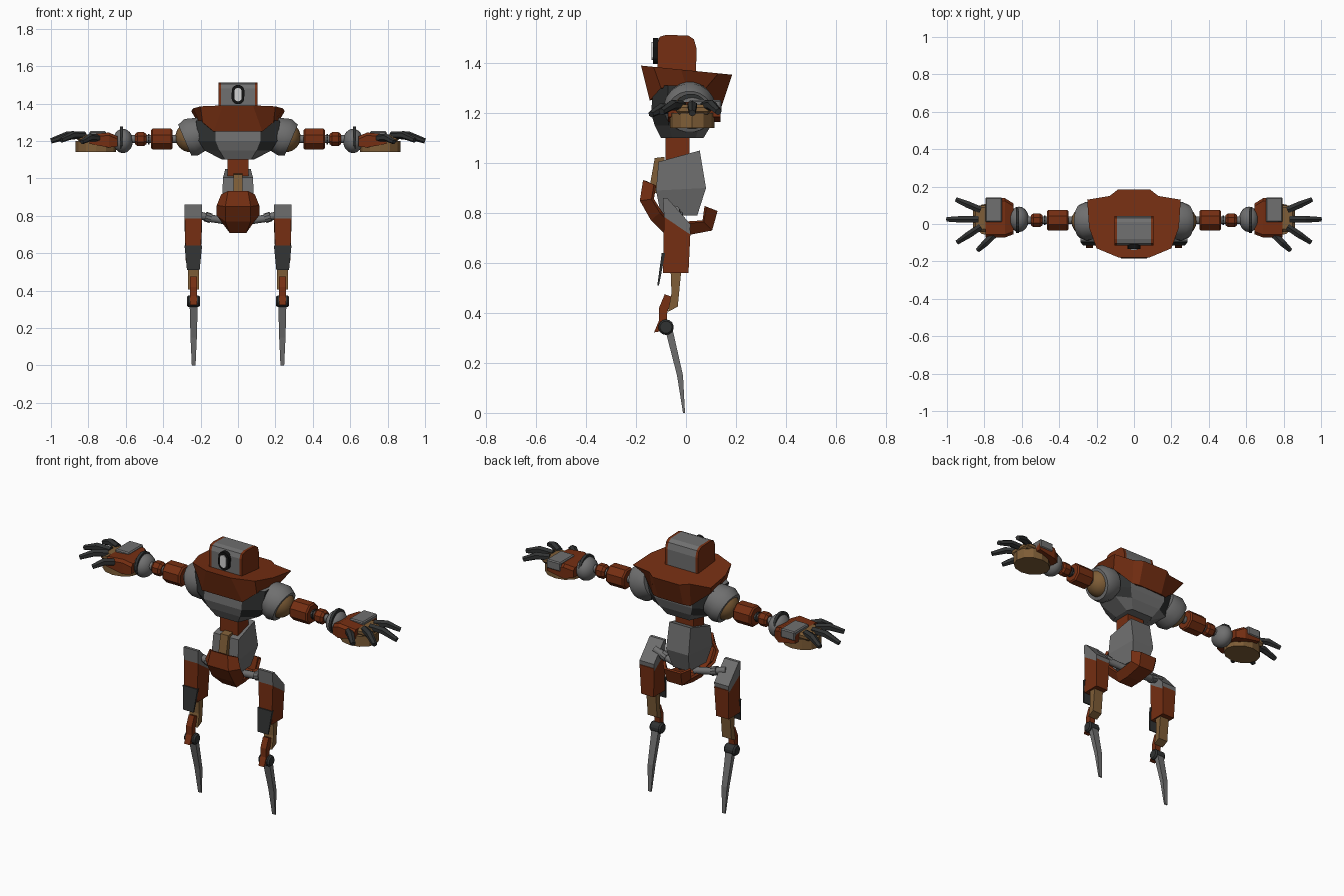
import bpy, bmesh, math
from mathutils import Vector, Matrix

cube = bpy.data.objects.get("Cube")
if cube:
    bpy.data.objects.remove(cube, do_unlink=True)


def material(name, *rgb):
    m = bpy.data.materials.new(name)
    m.use_nodes = True
    m.diffuse_color = (*rgb, 1)
    m.node_tree.nodes["Principled BSDF"].inputs["Base Color"].default_value = (*rgb, 1)
    return m


RUST = material("rust_orange", 0.18, 0.028, 0.006)
GREY = material("steel_grey", 0.16, 0.16, 0.16)
DARK = material("dark_metal", 0.03, 0.032, 0.032)
TAN = material("bronze_tan", 0.21, 0.11, 0.038)
BLACK = material("lens_black", 0.006, 0.006, 0.006)
WHITE = material("lens_white", 0.65, 0.65, 0.65)


def finish(name, bm, mats, mirror=False, smooth=False):
    """Turn a bmesh into an object, optionally mirrored across x."""
    bmesh.ops.recalc_face_normals(bm, faces=bm.faces)
    me = bpy.data.meshes.new(name)
    bm.to_mesh(me)
    bm.free()
    for m in mats if isinstance(mats, list) else [mats]:
        me.materials.append(m)
    ob = bpy.data.objects.new(name, me)
    bpy.context.collection.objects.link(ob)
    if mirror:
        ob.modifiers.new("mirror", "MIRROR").use_mirror_merge = False
    if smooth:
        bpy.ops.object.select_all(action="DESELECT")
        ob.select_set(True)
        bpy.context.view_layer.objects.active = ob
        bpy.ops.object.shade_smooth_by_angle(angle=math.radians(40))
    return ob


def loft_mesh(rings):
    """Skin closed rings of equal length and cap both ends."""
    bm = bmesh.new()
    vs = [[bm.verts.new(p) for p in r] for r in rings]
    n = len(vs[0])
    for a, b in zip(vs, vs[1:]):
        for i in range(n):
            j = (i + 1) % n
            bm.faces.new((a[i], a[j], b[j], b[i]))
    bm.faces.new(vs[0])
    bm.faces.new(vs[-1])
    return bm


def loft(name, rings, mat, **kw):
    return finish(name, loft_mesh(rings), mat, **kw)


def prism(name, profile, x0, x1, mat, **kw):
    """Extrude a (y, z) profile along x."""
    return loft(name, [[(x, y, z) for y, z in profile] for x in (x0, x1)], mat, **kw)


def box(name, x, y, z, mat, bevel=0.0, **kw):
    bm = bmesh.new()
    mid = [(a + b) / 2 for a, b in (x, y, z)]
    size = [b - a for a, b in (x, y, z)]
    bmesh.ops.create_cube(bm, size=1, matrix=Matrix.Translation(mid) @ Matrix.Diagonal((*size, 1)))
    if bevel:
        bmesh.ops.bevel(bm, geom=bm.edges[:], offset=bevel, segments=1, affect="EDGES")
    return finish(name, bm, mat, **kw)


def tube(name, pts, radii, mat, sides=12, flat=1.0, **kw):
    """Sweep a polygon along a path, one radius per point."""
    pts = [Vector(p) for p in pts]
    rings = []
    for i, p in enumerate(pts):
        t = (pts[min(i + 1, len(pts) - 1)] - pts[max(i - 1, 0)]).normalized()
        u = t.cross(Vector((0, 0, 1)) if abs(t.z) < 0.8 else Vector((0, 1, 0))).normalized()
        w = t.cross(u)
        angles = [2 * math.pi * (k + 0.5) / sides for k in range(sides)]
        rings.append([p + radii[i] * (u * math.cos(a) + w * math.sin(a) * flat) for a in angles])
    return loft(name, rings, mat, **kw)


def ball(name, centre, radius, mat, scale=(1, 1, 1), **kw):
    bm = bmesh.new()
    bmesh.ops.create_uvsphere(bm, u_segments=20, v_segments=12, radius=radius,
                              matrix=Matrix.Translation(centre) @ Matrix.Diagonal((*scale, 1)))
    return finish(name, bm, mat, smooth=True, **kw)


def sym(half):
    """Close a right-half outline by mirroring it in x."""
    return half + [(-x, y, z) for x, y, z in reversed(half)]


# Head: steel core between two rust cheeks, with a single lens
head = [(-0.115, 1.35), (0.04, 1.35), (0.042, 1.46), (0.032, 1.495), (0.01, 1.51),
        (-0.08, 1.513), (-0.105, 1.505), (-0.115, 1.48)]
prism("head_core", head, -0.09, 0.09, GREY)
prism("head_cheek", head, 0.09, 0.105, RUST, mirror=True)


def lens(name, w, h, y0, y1, mat):
    outline = []
    for k in range(16):
        a = 2 * math.pi * k / 16
        outline.append((w * math.cos(a), (h - w) * (1 if k < 8 else -1) + w * math.sin(a)))
    loft(name, [[(x, y, 1.448 + z) for x, z in outline] for y in (y0, y1)], mat)


lens("lens_rim", 0.035, 0.052, -0.133, -0.11, BLACK)
lens("lens_glass", 0.02, 0.036, -0.138, -0.13, WHITE)

# Collar: wide tilted rim narrowing downwards
rim = [(0.08, -0.18), (0.2, -0.13), (0.24, -0.02), (0.25, 0.13), (0.13, 0.15), (0.085, 0.185)]
low = [(0.13, -0.145, 1.25), (0.19, -0.1, 1.3), (0.21, 0, 1.31),
       (0.215, 0.08, 1.3), (0.12, 0.13, 1.22), (0.08, 0.14, 1.22)]
loft("collar", [sym(low), sym([(x, y, 1.372 - 0.1 * y) for x, y in rim])], RUST)


# Chest: steel middle with dark flanks
def chest_ring(z, flat, wide, front, back):
    return sym([(flat, front, z), (wide, front * 0.55, z), (wide, back * 0.55, z), (flat, back, z)])


bm = loft_mesh([chest_ring(1.1, 0.07, 0.085, -0.1, 0.07), chest_ring(1.15, 0.1, 0.18, -0.125, 0.1),
                chest_ring(1.2, 0.12, 0.21, -0.14, 0.115), chest_ring(1.31, 0.12, 0.225, -0.13, 0.12)])
for f in bm.faces:
    c = f.calc_center_median()
    f.material_index = int(abs(c.x) > 0.12 and c.z > 1.15)
finish("chest", bm, [GREY, DARK])

# Shoulders
tube("shoulder_socket", [(0.19, 0.015, 1.24), (0.25, 0.015, 1.22), (0.285, 0.015, 1.205)],
     [0.09, 0.105, 0.09], GREY, sides=20, mirror=True, smooth=True)
ball("shoulder_ball", (0.255, 0.015, 1.22), 0.08, TAN, mirror=True)

# Arms
ARM_Y, ARM_Z = 0.02, 1.21


def arm(name, xs, radii, mat, sides, **kw):
    tube(name, [(x, ARM_Y, ARM_Z) for x in xs], radii, mat, sides=sides, mirror=True, **kw)


arm("arm_rod", [0.3, 0.6], [0.022, 0.022], GREY, 10, smooth=True)
arm("upper_arm", [0.35, 0.358, 0.457, 0.465], [0.052, 0.06, 0.06, 0.052], RUST, 8)
arm("elbow", [0.49, 0.503, 0.538, 0.55], [0.03, 0.04, 0.04, 0.03], RUST, 8)
arm("elbow_band", [0.472, 0.48], [0.028, 0.028], DARK, 10)
arm("wrist_band", [0.614, 0.63], [0.068, 0.068], DARK, 20)
ball("wrist", (0.615, 0.025, 1.2), 0.068, GREY, (0.78, 1, 0.95), mirror=True)


# Hands
def hand_ring(x, y0, y1, z0, z1, c=0.015):
    return [(x, y0, z0), (x, y1, z0), (x, y1, z1 - c), (x, y1 - c, z1), (x, y0 + c, z1), (x, y0, z1 - c)]


loft("hand", [hand_ring(0.645, -0.055, 0.11, 1.17, 1.225), hand_ring(0.69, -0.072, 0.138, 1.165, 1.245),
              hand_ring(0.795, -0.072, 0.138, 1.185, 1.235)], RUST, mirror=True)
box("hand_plate", (0.705, 0.795), (0.01, 0.143), (1.2, 1.252), GREY, bevel=0.006, mirror=True)
bm = bmesh.new()
bmesh.ops.create_cone(bm, cap_ends=True, segments=12, radius1=0.1, radius2=0.1, depth=0.06,
                      matrix=Matrix.Translation((0.76, 0.025, 1.17)) @ Matrix.Diagonal((1.08, 0.9, 1, 1)))
finish("palm", bm, TAN, mirror=True)
box("knuckles", (0.78, 0.86), (-0.04, 0.1), (1.195, 1.235), TAN, bevel=0.012, mirror=True)


def finger(name, start, end):
    a, b = Vector(start), Vector(end)
    m = a.lerp(b, 0.5) + Vector((0, 0, 0.014))
    tube(name, [a, m, b], [0.02, 0.021, 0.014], DARK, sides=6, mirror=True)


finger("middle_finger", (0.83, 0.025, 1.23), (1.0, 0.025, 1.2))
finger("back_finger", (0.82, 0.075, 1.23), (0.95, 0.13, 1.205))
finger("front_finger", (0.82, -0.015, 1.23), (0.945, -0.098, 1.205))
finger("thumb", (0.75, -0.06, 1.215), (0.835, -0.14, 1.195))

# Waist and belly
box("waist", (-0.057, 0.057), (-0.083, 0.015), (0.9, 1.12), RUST)


def belly_ring(hx, y0, z0, y1, z1):
    return [(-hx, y0, z0), (hx, y0, z0), (hx * 0.85, y1, z1), (-hx * 0.85, y1, z1)]


loft("belly", [belly_ring(0.06, -0.1, 0.79, 0.045, 0.79), belly_ring(0.085, -0.12, 0.89, 0.08, 0.9),
               belly_ring(0.08, -0.11, 1.005, 0.055, 1.05)], GREY)
prism("belly_strap", [(-0.15, 0.88), (-0.125, 1.02), (-0.085, 1.025), (-0.09, 0.88)], -0.025, 0.025, TAN)

# Pelvis: curved bowl from front plate to tail
stations = [(-0.165, 0.93, 0.085), (-0.178, 0.85, 0.108), (-0.135, 0.775, 0.108),
            (-0.075, 0.715, 0.07), (0.0, 0.717, 0.07), (0.1, 0.735, 0.075), (0.12, 0.81, 0.085)]
bm = bmesh.new()
rows = []
for i, (y, z, w) in enumerate(stations):
    inward = Vector((0, -0.03 - y, 0.87 - z)).normalized()
    row = []
    for k in (-1, -0.6, 0.6, 1):
        p = Vector((k * w, y, z)) + inward * (0.045 if abs(k) == 1 else 0.0)
        row.append(bm.verts.new(p))
    rows.append(row)
for a, b in zip(rows, rows[1:]):
    for k in range(3):
        bm.faces.new((a[k], a[k + 1], b[k + 1], b[k]))
pelvis = finish("pelvis", bm, RUST)
shell = pelvis.modifiers.new("shell", "SOLIDIFY")
shell.thickness = 0.015
shell.offset = 0

# Hips
tube("hip_rod", [(0.04, -0.02, 0.77), (0.14, -0.035, 0.785), (0.23, -0.045, 0.81)], [0.02] * 3,
     GREY, sides=10, mirror=True, smooth=True)
tube("hip_band", [(0.145, -0.036, 0.786), (0.175, -0.04, 0.796)], [0.026] * 2, GREY, sides=10, mirror=True)

# Legs
prism("thigh_cap", [(-0.092, 0.86), (-0.075, 0.86), (0.018, 0.755), (0.015, 0.715), (-0.088, 0.785)],
      0.193, 0.285, GREY, mirror=True)
loft("thigh", [[(0.193, -0.088, 0.79), (0.285, -0.088, 0.79), (0.285, 0.018, 0.73), (0.193, 0.018, 0.73)],
               [(0.2, -0.092, 0.56), (0.28, -0.092, 0.56), (0.28, 0.01, 0.56), (0.2, 0.01, 0.56)]],
     RUST, mirror=True)
loft("knee_guard", [[(0.192, -0.097, 0.64), (0.286, -0.097, 0.64), (0.286, -0.083, 0.64), (0.192, -0.083, 0.64)],
                    [(0.205, -0.115, 0.51), (0.273, -0.115, 0.51), (0.273, -0.108, 0.51), (0.205, -0.108, 0.51)]],
     DARK, mirror=True)
prism("shin", [(-0.062, 0.58), (-0.018, 0.58), (-0.033, 0.425), (-0.072, 0.405), (-0.058, 0.48)],
      0.208, 0.268, TAN, mirror=True)
prism("ankle_guard", [(-0.085, 0.475), (-0.058, 0.465), (-0.075, 0.4), (-0.08, 0.33), (-0.128, 0.322),
                      (-0.108, 0.37), (-0.108, 0.42)], 0.22, 0.256, RUST, mirror=True)
tube("ankle", [(0.203, -0.08, 0.343), (0.212, -0.08, 0.343), (0.264, -0.08, 0.343), (0.273, -0.08, 0.343)],
     [0.024, 0.031, 0.031, 0.024], DARK, sides=14, mirror=True)

# Blade feet
blade = [(0.022, -0.085, -0.055, 0.34), (0.017, -0.036, -0.012, 0.15), (0.01, -0.012, -0.004, 0)]
loft("blade_foot", [[(0.237 - w, a, z), (0.237 + w, a, z), (0.237 + w, b, z), (0.237 - w, b, z)]
                    for w, a, b, z in blade], GREY, mirror=True)
